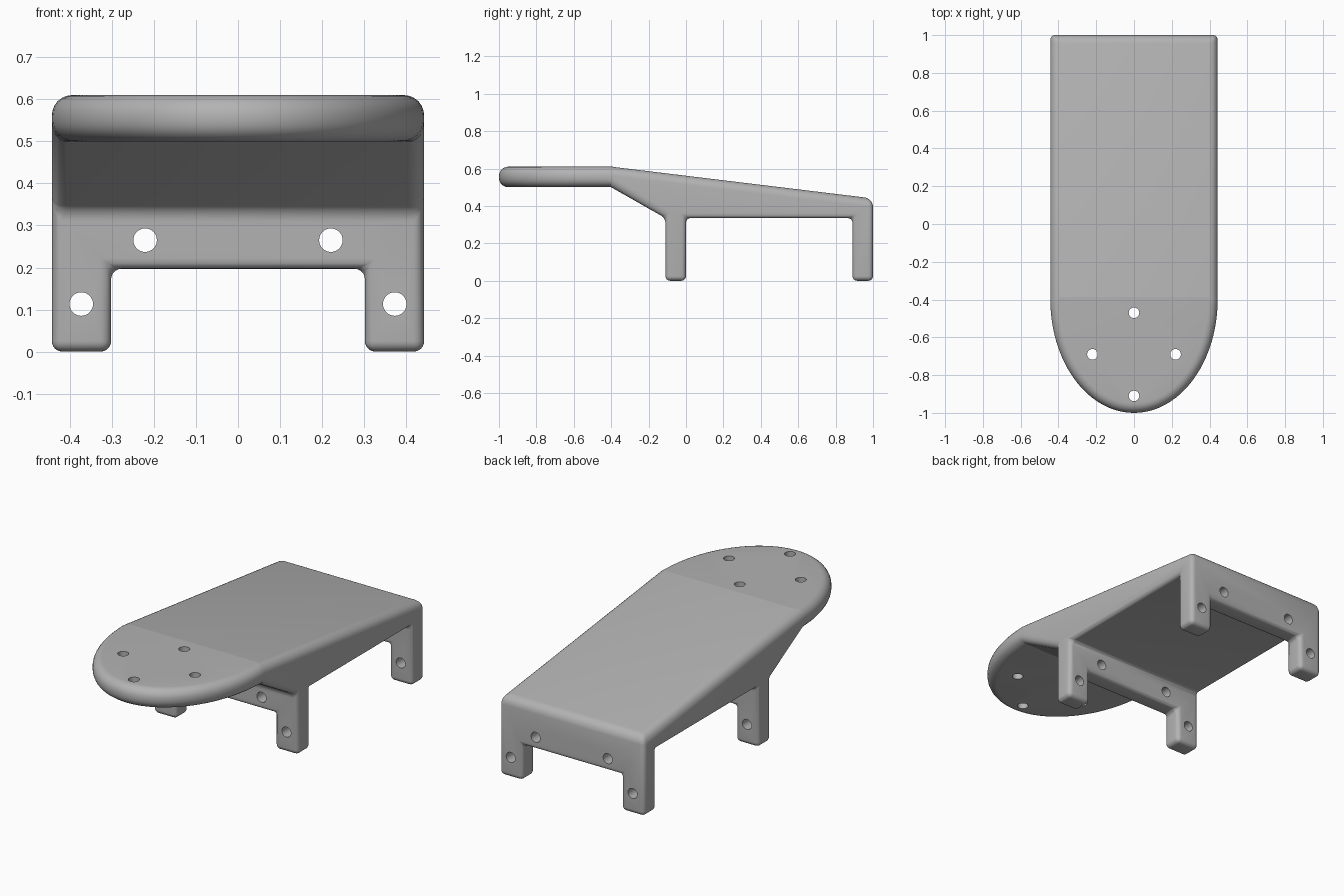
import bpy, bmesh, math
from mathutils import Vector

if "Cube" in bpy.data.objects:
    bpy.data.objects.remove(bpy.data.objects["Cube"])

grey = bpy.data.materials.new("grey_plastic")
grey.diffuse_color = (0.45, 0.45, 0.45, 1)
grey.use_nodes = True
grey.node_tree.nodes["Principled BSDF"].inputs["Base Color"].default_value = grey.diffuse_color


def prism(name, points, direction):
    """Extrude a closed outline along a vector into a solid."""
    bm = bmesh.new()
    face = bm.faces.new([bm.verts.new(p) for p in points])
    out = bmesh.ops.extrude_face_region(bm, geom=[face])
    moved = [g for g in out["geom"] if isinstance(g, bmesh.types.BMVert)]
    bmesh.ops.translate(bm, verts=moved, vec=Vector(direction))
    bmesh.ops.recalc_face_normals(bm, faces=bm.faces)
    mesh = bpy.data.meshes.new(name)
    bm.to_mesh(mesh)
    bm.free()
    obj = bpy.data.objects.new(name, mesh)
    bpy.context.collection.objects.link(obj)
    return obj


def combine(obj, cutter, operation):
    mod = obj.modifiers.new("cut", "BOOLEAN")
    mod.object, mod.operation, mod.solver = cutter, operation, "EXACT"
    apply(obj, mod)
    bpy.data.objects.remove(cutter)


def apply(obj, mod):
    bpy.context.view_layer.objects.active = obj
    bpy.ops.object.modifier_apply(modifier=mod.name)


# Side profile: flat nose, sloping deck, two walls standing on the ground
side = [(-1.2, 0.5), (-0.4, 0.5), (-0.11, 0.335), (-0.11, 0), (0, 0),
        (0, 0.335), (0.89, 0.335), (0.89, 0), (1.1, 0), (1.1, 0.428),
        (-0.4, 0.61), (-1.2, 0.61)]
body = prism("stepped_deck", [(-0.6, y, z) for y, z in side], (1.2, 0, 0))

# Plan outline: straight sides with a half-ellipse nose
N = 48
plan = [(0.443, 1, -0.2), (-0.443, 1, -0.2)]
plan += [(-0.443 * math.cos(math.pi * i / N), -0.4 - 0.6 * math.sin(math.pi * i / N), -0.2)
         for i in range(N + 1)]
combine(body, prism("plan_cutter", plan, (0, 0, 1.2)), "INTERSECT")

# Archway that leaves legs under both walls
arch = [(-0.302, -0.6, -0.2), (0.302, -0.6, -0.2), (0.302, -0.6, 0.197), (-0.302, -0.6, 0.197)]
combine(body, prism("arch_cutter", arch, (0, 2, 0)), "DIFFERENCE")

# Rounded edges: wide on the nose and deck rim, narrow on walls and legs
bm = bmesh.new()
bm.from_mesh(body.data)
bmesh.ops.remove_doubles(bm, verts=bm.verts, dist=0.0005)
bmesh.ops.dissolve_limit(bm, angle_limit=0.01, verts=bm.verts, edges=bm.edges)
weight = bm.edges.layers.float.new("bevel_weight_edge")
for e in bm.edges:
    if len(e.link_faces) == 2 and e.calc_face_angle() > math.radians(40):
        mid = (e.verts[0].co + e.verts[1].co) / 2
        rim = any(f.normal.z > 0.9 for f in e.link_faces)
        e[weight] = 1.0 if mid.y < -0.4 else 0.9 if rim else 0.5
bm.to_mesh(body.data)
bm.free()
bevel = body.modifiers.new("rounding", "BEVEL")
bevel.limit_method, bevel.width, bevel.segments = "WEIGHT", 0.05, 6
bevel.use_clamp_overlap = False
apply(body, bevel)


# Screw holes through the nose and through both walls
def ring(cx, cy, r=0.028, n=32):
    return [(cx + r * math.cos(2 * math.pi * i / n), cy + r * math.sin(2 * math.pi * i / n))
            for i in range(n)]


for cx, cy in [(0, -0.47), (-0.22, -0.69), (0.22, -0.69), (0, -0.91)]:
    combine(body, prism("hole", [(x, y, 0.4) for x, y in ring(cx, cy)], (0, 0, 0.4)), "DIFFERENCE")
for s in (-1, 1):
    for cx, cz in [(0.221, 0.265), (0.373, 0.113)]:
        combine(body, prism("hole", [(x, -0.5, z) for x, z in ring(s * cx, cz)], (0, 2, 0)), "DIFFERENCE")

body.data.materials.clear()
body.data.materials.append(grey)
bpy.ops.object.select_all(action="DESELECT")
body.select_set(True)
bpy.context.view_layer.objects.active = body
bpy.ops.object.shade_smooth_by_angle(angle=math.radians(30))
